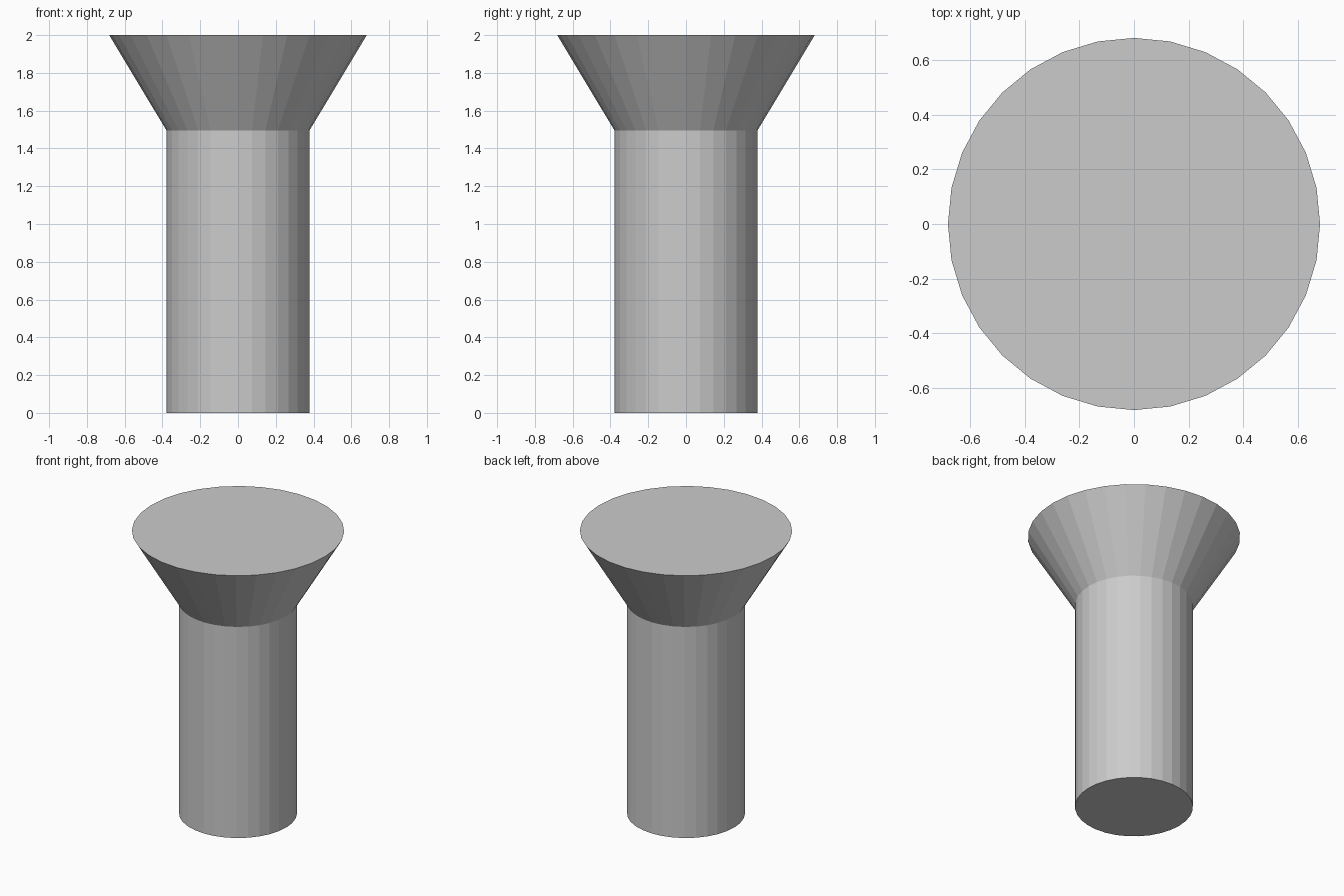
import bpy, bmesh
from math import sin, cos, tau

if "Cube" in bpy.data.objects:
    bpy.data.objects.remove(bpy.data.objects["Cube"])

SIDES = 32
# Profile: (radius, height) for the straight shank and flared head
PROFILE = [(0.379, 0.0), (0.379, 1.496), (0.682, 2.0)]

bm = bmesh.new()
rings = [[bm.verts.new((r * cos(tau * i / SIDES), r * sin(tau * i / SIDES), z))
          for i in range(SIDES)] for r, z in PROFILE]

# Side walls
for low, high in zip(rings, rings[1:]):
    for i in range(SIDES):
        j = (i + 1) % SIDES
        bm.faces.new((low[i], low[j], high[j], high[i]))

# Flat end caps
bm.faces.new(rings[0][::-1])
bm.faces.new(rings[-1])

mesh = bpy.data.meshes.new("countersunk_rivet")
bm.to_mesh(mesh)
bm.free()
rivet = bpy.data.objects.new("countersunk_rivet", mesh)
bpy.context.collection.objects.link(rivet)
